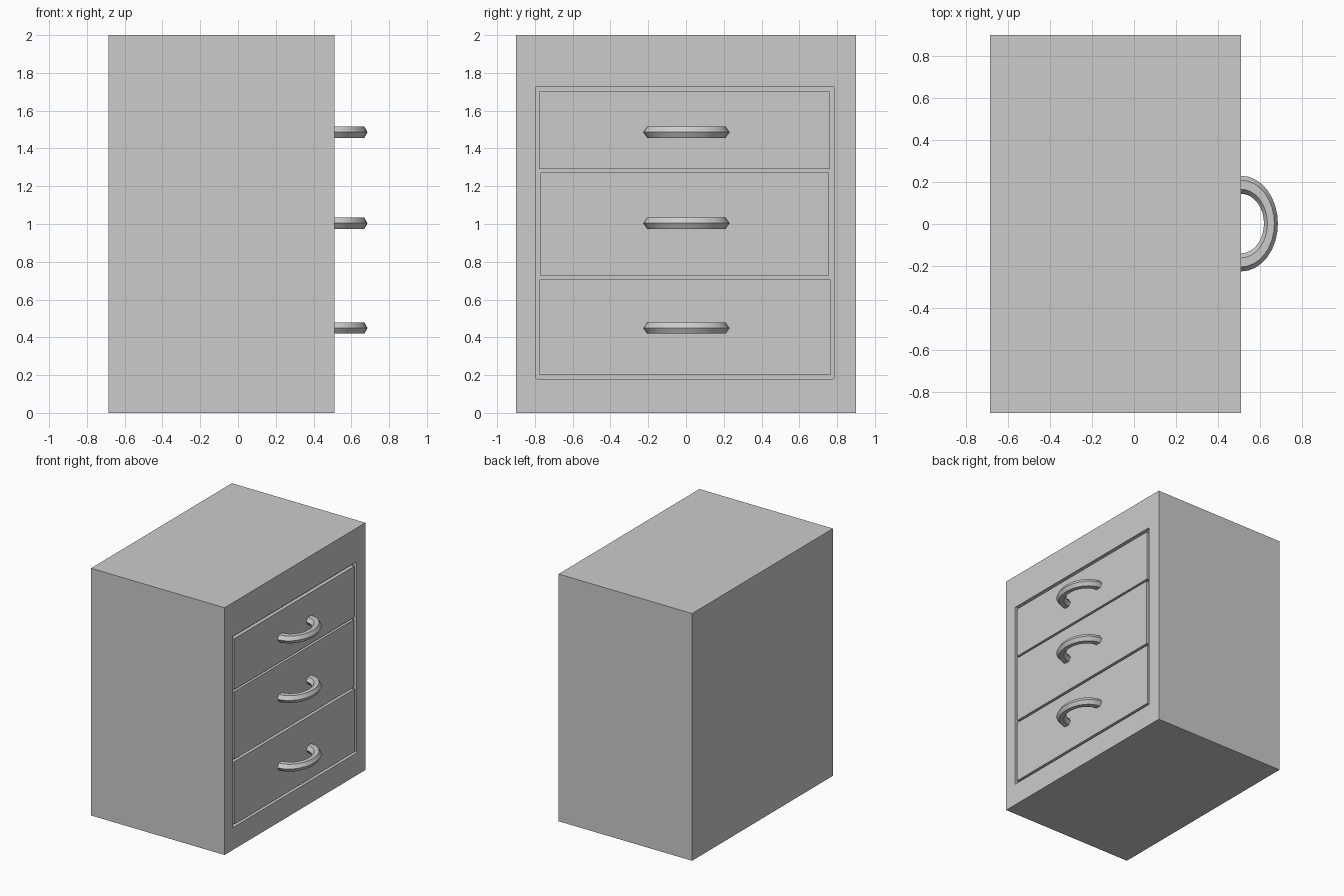
import bpy, bmesh
from math import pi, cos, sin

if "Cube" in bpy.data.objects:
    bpy.data.objects.remove(bpy.data.objects["Cube"])

FRONT_X = 0.51      # plane of the drawer fronts
GROOVE = 0.03       # depth of the grooves around the drawers


def finish(name, bm):
    bmesh.ops.recalc_face_normals(bm, faces=bm.faces)
    mesh = bpy.data.meshes.new(name)
    bm.to_mesh(mesh)
    bm.free()
    obj = bpy.data.objects.new(name, mesh)
    bpy.context.collection.objects.link(obj)
    return obj


def box(name, x, y, z, corner=0):
    """Box from (min, max) ranges; edges running along x can be rounded."""
    bm = bmesh.new()
    bmesh.ops.create_cube(bm, size=1)
    for v in bm.verts:
        v.co = [sum(r) / 2 + c * (r[1] - r[0]) for r, c in zip((x, y, z), v.co)]
    if corner:
        edges = [e for e in bm.edges if abs(e.verts[0].co.x - e.verts[1].co.x) > 1e-4]
        bmesh.ops.bevel(bm, geom=edges, offset=corner, segments=3,
                        profile=0.5, affect='EDGES')
    return finish(name, bm)


def handle(name, z, segments=16, sides=6):
    """Half of a squashed ring with a hexagonal section."""
    bm = bmesh.new()
    rings = []
    for i in range(segments + 1):
        a = -pi / 2 + pi * i / segments
        ring = []
        for j in range(sides):
            b = 2 * pi * j / sides
            r = 0.185 + 0.043 * cos(b)
            ring.append(bm.verts.new((FRONT_X + 0.77 * r * cos(a),
                                      0.002 + r * sin(a),
                                      z + 0.034 * sin(b))))
        rings.append(ring)
    for r0, r1 in zip(rings, rings[1:]):
        for j in range(sides):
            k = (j + 1) % sides
            bm.faces.new((r0[j], r0[k], r1[k], r1[j]))
    bm.faces.new(rings[0])
    bm.faces.new(rings[-1])
    obj = finish(name, bm)
    bpy.ops.object.select_all(action='DESELECT')
    obj.select_set(True)
    bpy.context.view_layer.objects.active = obj
    bpy.ops.object.shade_smooth_by_angle(angle=pi / 6)
    return obj


# Cabinet body with a shallow recess on its drawer side
body = box("cabinet_body", (-0.685, FRONT_X), (-0.9, 0.9), (0, 2))
cutter = box("recess_cutter", (FRONT_X - GROOVE, FRONT_X + 0.1),
             (-0.795, 0.785), (0.18, 1.728), 0.008)
cutter.hide_render = True
cutter.hide_set(True)
cut = body.modifiers.new("recess", 'BOOLEAN')
cut.operation = 'DIFFERENCE'
cut.solver = 'EXACT'
cut.object = cutter

# Drawer fronts (y range, z range) with their handle heights
drawers = [
    ("bottom", (-0.775, 0.765), (0.2, 0.707), 0.449),
    ("middle", (-0.77, 0.757), (0.727, 1.273), 1.004),
    ("top", (-0.775, 0.763), (1.29, 1.702), 1.486),
]
for label, y, z, grip in drawers:
    box(label + "_drawer", (FRONT_X - GROOVE, FRONT_X), y, z, 0.004)
    handle(label + "_handle", grip)
